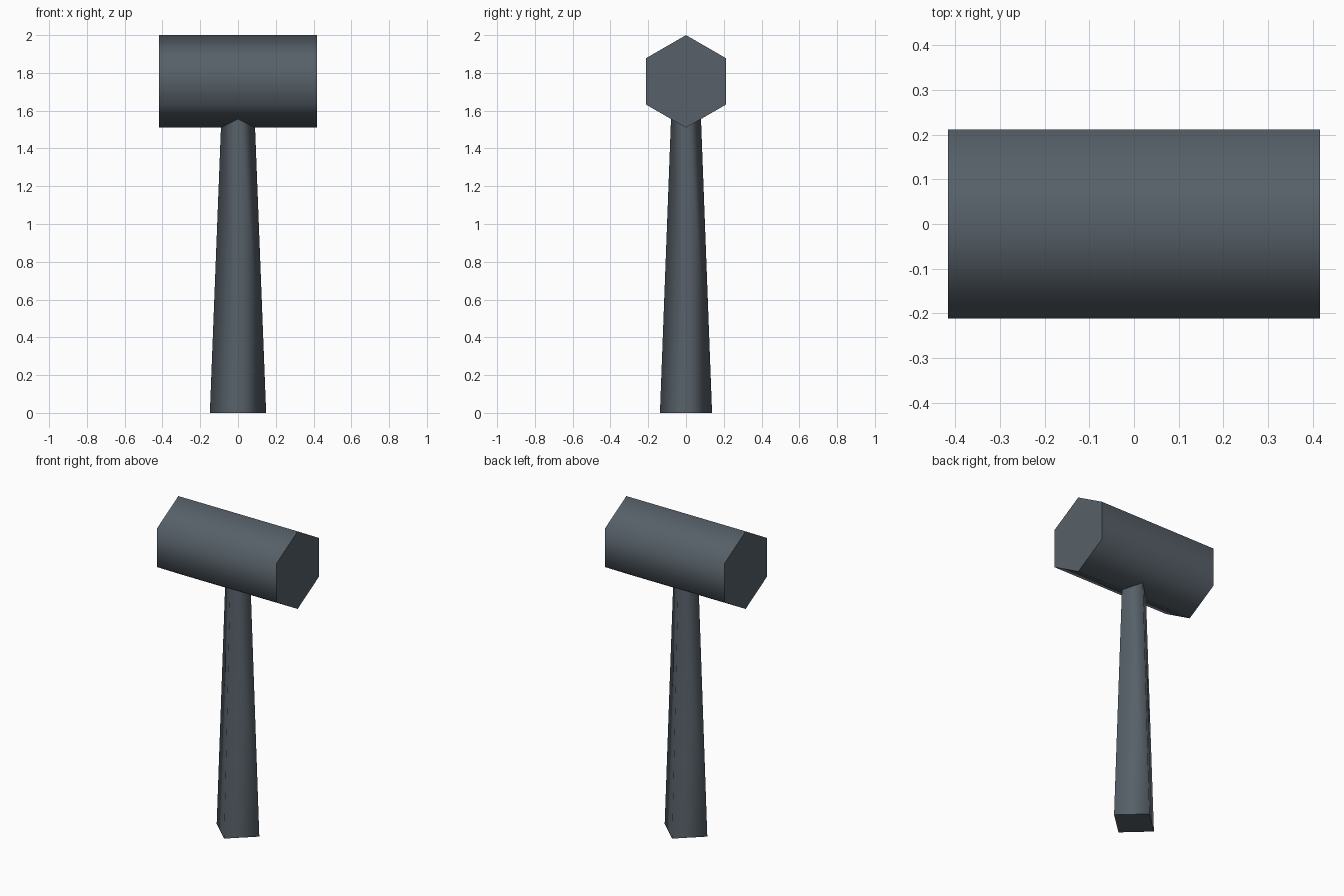
import bpy
import bmesh
from math import sin, cos, tau

cube = bpy.data.objects.get("Cube")
if cube:
    bpy.data.objects.remove(cube)

# Dark slate material shared by both parts
slate = bpy.data.materials.new("dark_slate")
slate.use_nodes = True
colour = (0.095, 0.118, 0.14, 1)
slate.diffuse_color = colour
slate.node_tree.nodes["Principled BSDF"].inputs["Base Color"].default_value = colour


def make_prism(name, sides, place, start, end):
    """Loft a polygon between two (offset, radius_u, radius_v) sections,
    with smooth sides and crisp flat caps."""
    bm = bmesh.new()
    rings = []
    for offset, ru, rv in (start, end):
        angles = [tau * i / sides for i in range(sides)]
        rings.append([bm.verts.new(place(ru * sin(a), rv * cos(a), offset)) for a in angles])
    low, high = rings
    for i in range(sides):
        j = (i + 1) % sides
        bm.faces.new((low[i], low[j], high[j], high[i])).smooth = True
    for ring in rings:
        cap = bm.faces.new(ring)
        for edge in cap.edges:
            edge.smooth = False
    bmesh.ops.recalc_face_normals(bm, faces=bm.faces)
    mesh = bpy.data.meshes.new(name)
    bm.to_mesh(mesh)
    bm.free()
    mesh.materials.append(slate)
    obj = bpy.data.objects.new(name, mesh)
    bpy.context.collection.objects.link(obj)
    return obj


# Hexagonal head lying along x, with ridges at the top and bottom
HEAD_Z, HEAD_R, HEAD_HALF = 1.755, 0.245, 0.417
make_prism("hammer_head", 6, lambda u, v, w: (w, u, HEAD_Z + v),
           (-HEAD_HALF, HEAD_R, HEAD_R), (HEAD_HALF, HEAD_R, HEAD_R))

# Tapered four-sided handle with corners on the axes, set into the head
make_prism("handle", 4, lambda u, v, w: (u, v, w),
           (0, 0.149, 0.138), (1.7, 0.083, 0.074))
